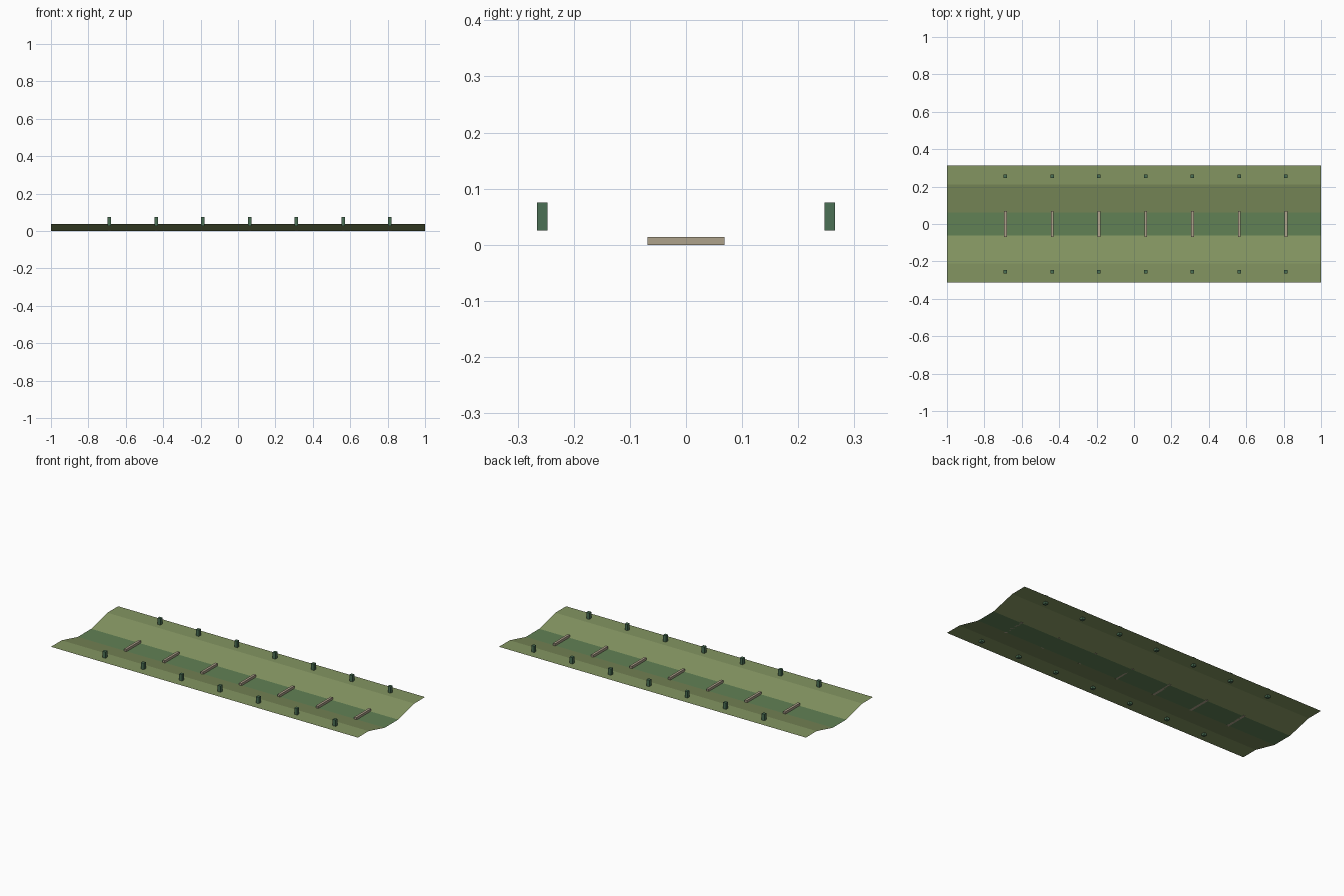
import bpy, bmesh

if "Cube" in bpy.data.objects:
    bpy.data.objects.remove(bpy.data.objects["Cube"])


def material(name, rgb):
    m = bpy.data.materials.new(name)
    m.diffuse_color = (*rgb, 1)
    m.use_nodes = True
    m.node_tree.nodes["Principled BSDF"].inputs["Base Color"].default_value = m.diffuse_color
    return m


grass = material("grass", (0.23, 0.30, 0.12))
wet_grass = material("wet_grass", (0.12, 0.22, 0.09))
stone = material("stone", (0.42, 0.36, 0.26))
shrub = material("shrub", (0.07, 0.16, 0.09))


def strip(name, mat, profile):
    # Open sheet: a (y, z) profile swept along the full length in x
    bm = bmesh.new()
    rows = [[bm.verts.new((x, y, z)) for x in (-1, 1)] for y, z in profile]
    for a, b in zip(rows, rows[1:]):
        bm.faces.new((a[0], a[1], b[1], b[0]))
    add_object(name, mat, bm)


def box(name, mat, centre, size):
    bm = bmesh.new()
    bmesh.ops.create_cube(bm, size=1)
    bmesh.ops.scale(bm, vec=size, verts=bm.verts)
    add_object(name, mat, bm, centre)


def add_object(name, mat, bm, location=(0, 0, 0)):
    mesh = bpy.data.meshes.new(name)
    bm.to_mesh(mesh)
    bm.free()
    mesh.materials.append(mat)
    obj = bpy.data.objects.new(name, mesh)
    obj.location = location
    bpy.context.collection.objects.link(obj)


# Drainage channel: flat floor, sloping banks and level shoulders
strip("channel_floor", wet_grass, [(-0.0625, 0), (0.0625, 0)])
bank = [(0.0625, 0), (0.2125, 0.0375), (0.3125, 0.0375)]
strip("bank_back", grass, bank)
strip("bank_front", grass, [(-y, z) for y, z in reversed(bank)])

# Check dams across the floor, with a pair of marker posts on the shoulders
for i in range(7):
    x = -0.6875 + 0.25 * i
    box(f"check_dam_{i + 1}", stone, (x, 0, 0.007), (0.0145, 0.1375, 0.014))
    for side, s in (("front", -1), ("back", 1)):
        box(f"post_{side}_{i + 1}", shrub, (x, s * 0.25625, 0.05), (0.01875, 0.01875, 0.05))
